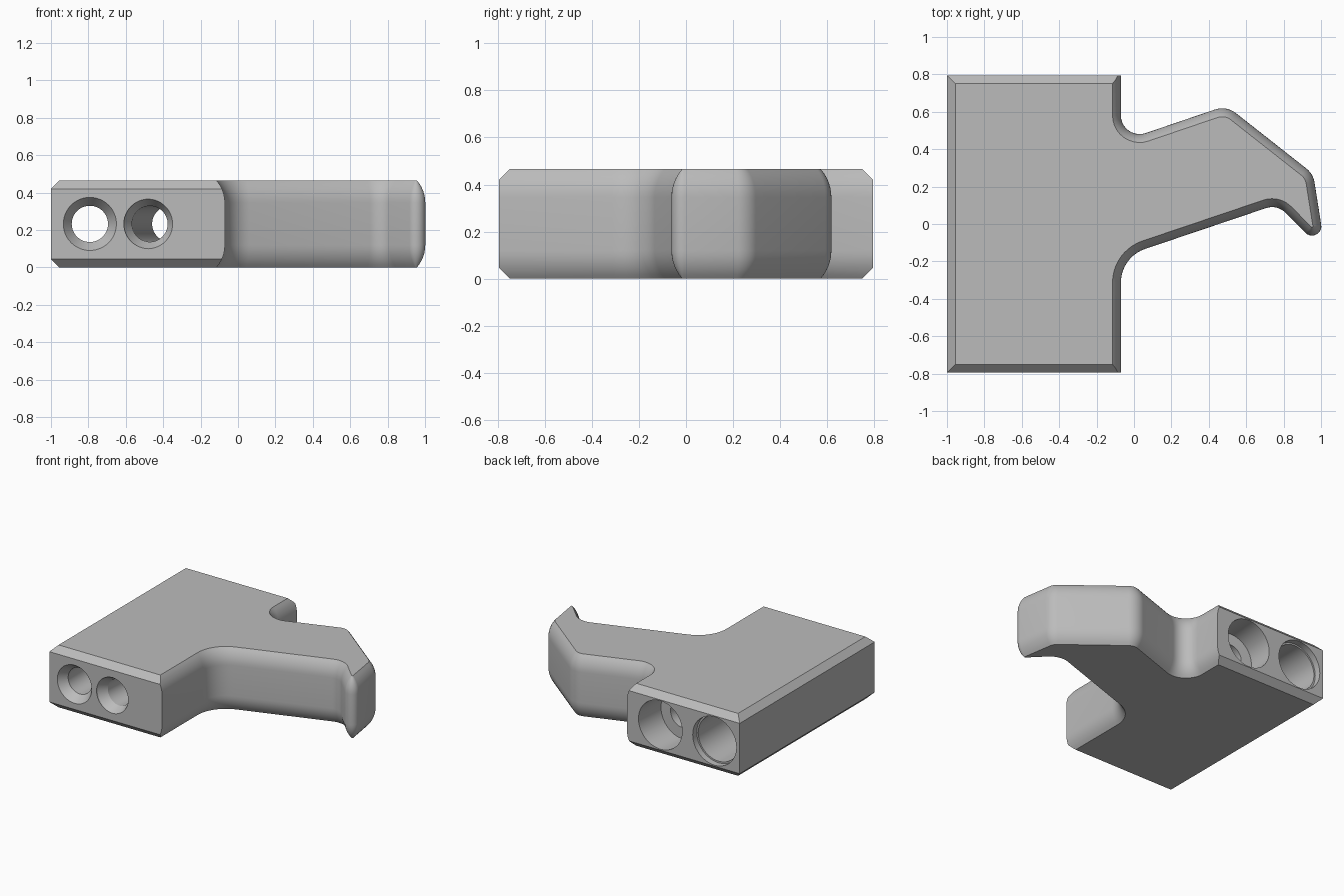
import bpy, bmesh, math
from mathutils import Vector

cube = bpy.data.objects.get("Cube")
if cube:
    bpy.data.objects.remove(cube, do_unlink=True)

H = 0.465       # thickness
INSET = 0.045   # edge break width
ARC = 0.18      # radius of the rounded side edges

grey = bpy.data.materials.new("plain_grey")
grey.use_nodes = True
grey.diffuse_color = (0.5, 0.5, 0.5, 1)
grey.node_tree.nodes["Principled BSDF"].inputs["Base Color"].default_value = grey.diffuse_color


def finish(name, bm):
    bmesh.ops.recalc_face_normals(bm, faces=bm.faces)
    mesh = bpy.data.meshes.new(name)
    bm.to_mesh(mesh)
    bm.free()
    mesh.materials.append(grey)
    obj = bpy.data.objects.new(name, mesh)
    bpy.context.collection.objects.link(obj)
    return obj


def loft(name, rings):
    """Skin a stack of equal-length closed rings and cap both ends."""
    bm = bmesh.new()
    rows = [[bm.verts.new(p) for p in ring] for ring in rings]
    n = len(rows[0])
    for a, b in zip(rows, rows[1:]):
        for i in range(n):
            j = (i + 1) % n
            bm.faces.new((a[i], a[j], b[j], b[i]))
    bm.faces.new(rows[0][::-1])
    bm.faces.new(rows[-1])
    return finish(name, bm)


def rounded(corners, steps=10):
    """Counter-clockwise outline with filleted corners, as (point, inward normal)."""
    out = []
    for i, (x, y, r) in enumerate(corners):
        p = Vector((x, y))
        before = Vector(corners[i - 1][:2])
        after = Vector(corners[(i + 1) % len(corners)][:2])
        d0, d1 = (p - before).normalized(), (after - p).normalized()
        n0, n1 = Vector((-d0.y, d0.x)), Vector((-d1.y, d1.x))
        if r == 0:
            out.append((p, n0 + n1))
            continue
        side = 1 if d0.cross(d1) > 0 else -1
        turn = d0.angle(d1)
        centre = p - d0 * r * math.tan(turn / 2) + n0 * side * r
        for k in range(steps + 1):
            t = side * turn * k / steps
            n = Vector((n0.x * math.cos(t) - n0.y * math.sin(t),
                        n0.x * math.sin(t) + n0.y * math.cos(t)))
            out.append((centre - n * side * r, n))
    return out


# Plan outline: oversized block area plus hooked lever (x, y, fillet radius)
outline = rounded([
    (-1.3, -1.1, 0), (-0.07, -1.1, 0),
    (-0.07, -0.177, 0.19), (0.765, 0.105, 0.10),
    (1.025, -0.157, 0.05), (0.958, 0.268, 0.12),
    (0.494, 0.633, 0.12), (-0.07, 0.441, 0.10),
    (-0.07, 1.1, 0), (-1.3, 1.1, 0)])

# Side wall: arc, straight, arc
t_max = math.acos(1 - INSET / ARC)
arc = []
for k in range(7):
    t = t_max * k / 6
    arc.append((ARC * (1 - math.cos(t)), ARC * (math.sin(t_max) - math.sin(t))))
levels = [(d, z) for d, z in reversed(arc)] + [(d, H - z) for d, z in arc]
body = loft("hooked_block", [[(*(p + n * d), z) for p, n in outline] for d, z in levels])


# Straight chamfers on the two ends and the left flank
def slab(name, x0, x1, y, lo, hi):
    return [(x0, -y, lo), (x1, -y, lo), (x1, y, lo), (x0, y, lo)]


stack = [(INSET, 0), (0, INSET), (0, H - INSET), (INSET, H)]
envelope = loft("chamfer_envelope", [
    [(-1 + d, -0.795 + d, z), (1.2, -0.795 + d, z),
     (1.2, 0.795 - d, z), (-1 + d, 0.795 - d, z)] for d, z in stack])


# Stepped bores running from the front end to the back end
def bore(name, x_front, x_back, profile, sides=48):
    start, end = Vector((x_front, -0.795, H / 2)), Vector((x_back, 0.795, H / 2))
    axis = (end - start).normalized()
    u, v = axis.cross(Vector((0, 0, 1))).normalized(), Vector((0, 0, 1))
    length = (end - start).length
    rings = []
    for s, r in profile:
        c = start + axis * (s * length)
        rings.append([c + u * r * math.cos(a) + v * r * math.sin(a)
                      for a in (math.tau * i / sides for i in range(sides))])
    return loft(name, rings)


straight = bore("straight_bore", -0.792, -0.792, [
    (-0.1, 0.142), (0, 0.142), (0.04, 0.097), (0.6, 0.097),
    (0.6, 0.168), (0.97, 0.168), (0.97, 0.18), (1.1, 0.18)])
slanted = bore("slanted_bore", -0.477, -0.345, [
    (-0.1, 0.133), (0, 0.133), (0.04, 0.096), (0.86, 0.096),
    (0.86, 0.18), (1.1, 0.18)])

bpy.ops.object.select_all(action='DESELECT')
bpy.context.view_layer.objects.active = body
body.select_set(True)
for cutter, mode in ((envelope, 'INTERSECT'), (straight, 'DIFFERENCE'), (slanted, 'DIFFERENCE')):
    mod = body.modifiers.new(cutter.name, 'BOOLEAN')
    mod.operation, mod.object, mod.solver = mode, cutter, 'EXACT'
    bpy.ops.object.modifier_apply(modifier=mod.name)
    bpy.data.objects.remove(cutter, do_unlink=True)
bpy.ops.object.shade_smooth_by_angle(angle=math.radians(30))
